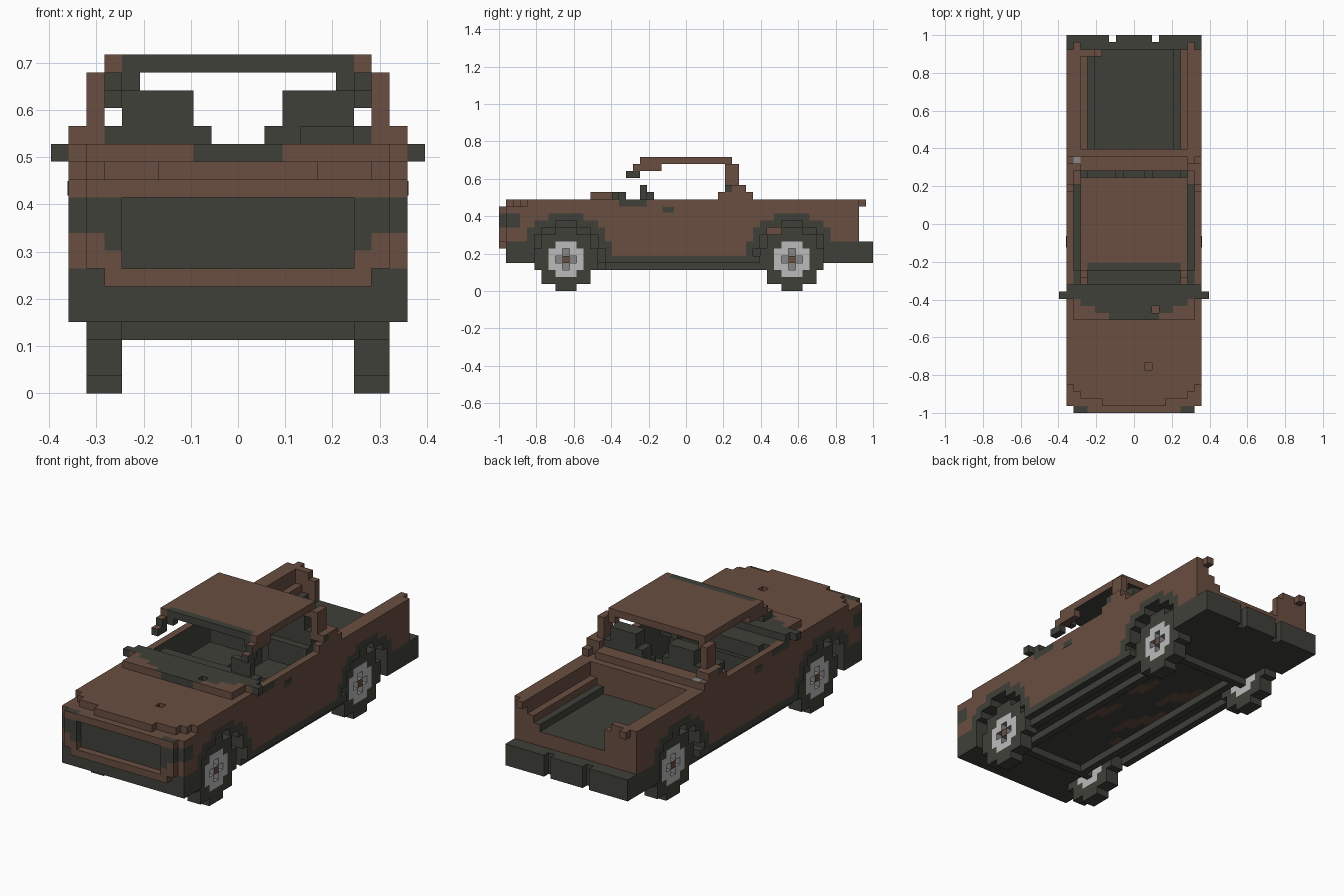
import bpy, bmesh, math
from mathutils import Vector

if "Cube" in bpy.data.objects:
    bpy.data.objects.remove(bpy.data.objects["Cube"])

V = 2 / 53          # block size; y counts blocks from the front bumper
MATS = []


def material(name, rgb):
    m = bpy.data.materials.new(name)
    m.use_nodes = True
    m.diffuse_color = (*rgb, 1)
    b = m.node_tree.nodes["Principled BSDF"]
    b.inputs["Base Color"].default_value = (*rgb, 1)
    b.inputs["Roughness"].default_value = 0.8
    MATS.append(m)
    return len(MATS) - 1


BROWN = material("rust brown", (0.142, 0.077, 0.053))
DARK = material("charcoal", (0.051, 0.051, 0.042))
LIGHT = material("light grey", (0.5, 0.5, 0.5))
MID = material("mid grey", (0.24, 0.24, 0.24))


def cells(boxes):
    out = set()
    for x0, x1, y0, y1, z0, z1 in boxes:
        out |= {(x, y, z) for x in range(round(x0 + .5), round(x1 + .5))
                for y in range(y0, y1) for z in range(z0, z1)}
    return out


def both(*boxes):
    """Each box and its mirror image across x."""
    return [b for x0, x1, *r in boxes for b in ((x0, x1, *r), (-x1, -x0, *r))]


def part(name, solids, cuts=(), paint=BROWN, remove=lambda x, y, z: False):
    """Block-built part: union of boxes minus cuts, outer skin only."""
    solid = {c for c in cells(solids) - cells(cuts) if not remove(c[0], c[1] + .5, c[2] + .5)}
    bm = bmesh.new()
    verts = {}
    for c in solid:
        mid = Vector(c) + Vector((0, .5, .5))
        for axis in range(3):
            for s in (-1, 1):
                n = Vector((0, 0, 0))
                n[axis] = s
                if tuple(c[i] + int(n[i]) for i in range(3)) in solid:
                    continue
                u, w = Vector((0, 0, 0)), Vector((0, 0, 0))
                u[(axis + 1) % 3], w[(axis + 2) % 3] = .5, .5 * s
                ctr = mid + n * .5
                ring = []
                for p in (ctr - u - w, ctr + u - w, ctr + u + w, ctr - u + w):
                    k = tuple(round(q * 2) for q in p)
                    if k not in verts:
                        verts[k] = bm.verts.new((p.x * V, p.y * V - 1, p.z * V))
                    ring.append(verts[k])
                f = bm.faces.new(ring)
                f.material_index = paint(ctr.x, ctr.y, ctr.z, n) if callable(paint) else paint
    bmesh.ops.dissolve_limit(bm, angle_limit=0.01, verts=bm.verts[:], edges=bm.edges[:],
                             delimit={'MATERIAL'})
    me = bpy.data.meshes.new(name)
    bm.to_mesh(me)
    bm.free()
    ob = bpy.data.objects.new(name, me)
    bpy.context.collection.objects.link(ob)
    for m in MATS:
        me.materials.append(m)


AXLES = (9.5, 41.5)


def arch(y, z):
    return min(math.hypot(y - a, z - 4.5) for a in AXLES)


def body_paint(x, y, z, n):
    ax = abs(x)
    if 37 < y < 42 and 8 < z < 9 and 6 < ax < 7:         # rust inside rear arch
        return BROWN
    if n.z < 0 or z < 5.01:
        return DARK
    if ax > 6.4 and arch(y, z) < 6.6 and (z < 9.9 or (ax > 9.4 and z < 11)):
        return DARK
    if y < 1.1 and n.y < 0:                              # behind the grille
        return DARK if 7 < z < 11 and not (ax > 8.5 and z < 9) or z < 7 < ax else BROWN
    if ax > 9.4 and ((y < 5 and z < 7) or (y < 3 and 9 < z < 11)
                     or (15 < y < 21 and z > 12 and y + z > 29)):
        return DARK
    if ax < 8.6 and 17 <= y <= 34 and z < 12.9:          # cabin lining
        return DARK
    if ax < 6.6 and y > 37 and z < 10.1 and (n.z > 0 or n.x):  # load floor
        return DARK
    return BROWN


# Main body with cabin, load bed, wheel arches and stepped nose
part("body", [(-9.5, 9.5, 1, 51, 5, 13)],
     cuts=[(-8.5, 8.5, 18, 34, 6, 13),
           (-7.5, 7.5, 37, 51, 11, 13), (-6.5, 6.5, 37, 51, 10, 13),
           (-5.5, 5.5, 37, 51, 9, 13),
           (-9.5, 9.5, 46, 51, 5, 7), (-9.5, 9.5, 1, 5, 5, 6),
           (1.5, 2.5, 6, 7, 12, 13)]
     + both((4.5, 9.5, 1, 2, 12, 13), (7.5, 9.5, 2, 3, 12, 13), (8.5, 9.5, 3, 4, 12, 13)),
     paint=body_paint,
     remove=lambda x, y, z: abs(x) > 6 and arch(y, z) < 5.2)


# Nose frame around the recessed grille, with dark lamps at the corners
def nose_paint(x, y, z, n):
    ax = abs(x)
    if n.z > 0 and z > 11.5:
        return DARK if ax > 6.5 else BROWN
    return DARK if 9 <= z < 11 or (8 < z < 9 and ax < 7.5) else BROWN


part("nose_frame", [(-8.5, 8.5, 0, 1, 7, 12), (-7.5, 7.5, 0, 1, 6, 7)],
     [(-6.5, 6.5, 0, 1, 7, 11)], nose_paint)
part("front_bumper", [(-9.5, 9.5, 1, 5, 4, 6)], paint=DARK)
part("rear_bumper", [(-9.5, 9.5, 46, 53, 4, 7)], both((2.5, 3.5, 52, 53, 4, 7)), DARK)

# Raised cowl with a curved dark windscreen base
part("cowl", [(-8.5, 8.5, 13, 18, 13, 14)] + both((8.5, 9.5, 16, 18, 13, 14)),
     [(2.5, 3.5, 14, 15, 13, 14)],
     lambda x, y, z, n: DARK if y >= 13 + max(0, abs(x) - 2.5) * .5 else BROWN)
part("side_mirrors", both((9.5, 10.5, 16, 17, 13, 14)), paint=DARK)

# Cabin fittings
part("dashboard", [(-8.5, 8.5, 18, 20, 10, 13), (-7.5, 7.5, 20, 21, 11, 13),
                   (-1.5, 1.5, 20, 24, 6, 9)], paint=DARK)
part("steering_wheel", [(3.5, 6.5, 20, 21, 13, 15), (4.5, 5.5, 21, 22, 11, 14)], paint=DARK)
part("seats", both((1.5, 7.5, 26, 34, 6, 10), (1.5, 7.5, 31, 34, 10, 13),
                   (1.5, 7.5, 32, 34, 13, 15), (2.5, 6.5, 32, 34, 15, 17)), paint=DARK)

# Cab rear shoulders and pillars
part("cab_shoulders", [(-8.5, 8.5, 34, 36, 13, 14)]
     + both((8.5, 9.5, 31, 36, 13, 14), (7.5, 9.5, 32, 35, 14, 15)),
     both((7.5, 8.5, 35, 36, 13, 14)),
     lambda x, y, z, n: DARK if n.x and y < 33 and z > 14 else BROWN)
part("rear_pillars", both((7.5, 8.5, 32, 34, 15, 18), (6.5, 7.5, 32, 33, 17, 18)))

# Roof with dark front edge and broken windscreen pillars
part("roof", [(-7.5, 7.5, 20, 33, 18, 19)],
     paint=lambda x, y, z, n: DARK if (y < 21 and abs(x) < 6.5) or n.z < 0 else BROWN)
part("windscreen_pillar_stubs",
     both((6.5, 7.5, 18, 20, 16, 17), (6.5, 7.5, 19, 23, 17, 18), (5.5, 6.5, 20, 21, 17, 18)),
     paint=lambda x, y, z, n: DARK if z < 17 or n.y < 0 or abs(x) < 6.6 else BROWN)

# Broken tailgate corner and bed rail tips
part("tailgate_remnant", [(-7.5, -5.5, 50, 51, 11, 13), (-5.5, -4.5, 50, 51, 9, 12),
                          (-6.5, -5.5, 50, 51, 10, 11)])
part("bed_rail_tips", both((7.5, 8.5, 51, 52, 12, 13)))
part("fuel_cap", [(-8.5, -7.5, 35, 36, 13, 14)],
     paint=lambda x, y, z, n: MID if n.z > 0 else BROWN)


# Underbody with rust patches, sills, chassis rails and axles
def under_paint(x, y, z, n):
    rust = 17 < y < 36 and 1 < abs(x) < 4.5 and math.sin(y * .75 + x * 1.3) > .2
    return BROWN if rust and n.z < 0 else DARK


part("underbody", [(-6.5, 6.5, 5, 46, 4, 5), (-9.5, 9.5, 15, 37, 4, 5)], paint=under_paint)
part("sills_and_rails", both((7.5, 8.5, 15, 38, 3, 4), (4.5, 5.5, 10, 41, 3, 4)), paint=DARK)
for end, a in (("front", 9), ("rear", 41)):
    part(f"{end}_axle", [(-6.5, 6.5, a, a + 1, 3, 4)], paint=DARK)

# Door handles as thin plates
for side, s in (("left", 1), ("right", -1)):
    bpy.ops.mesh.primitive_cube_add(size=1, location=(s * 9.5 * V, 24 * V - 1, 11.5 * V))
    ob = bpy.context.object
    ob.name = f"{side}_door_handle"
    ob.scale = (.004, 1.6 * V, .8 * V)
    ob.data.materials.append(MATS[DARK])

# Wheels: stepped discs with grey hubs, recessed around a centre nut
ROWS = (1.5, 3.5, 3.5, 4.5, 4.5, 4.5, 3.5, 3.5, 1.5)
for end, a in zip(("front", "rear"), AXLES):
    def wheel_paint(x, y, z, n, a=a):
        r = math.hypot(y - a, z - 4.5)
        if r > 2.5:
            return DARK
        if not n.x:
            return MID if r < 2 else DARK
        return BROWN if r < .5 else MID if r < 1.2 else LIGHT
    c = int(a)
    for side, s in (("left", 1), ("right", -1)):
        x0, x1 = sorted((6.5 * s, 8.5 * s))
        o0, o1 = sorted((7.5 * s, 8.5 * s))
        part(f"{end}_{side}_wheel",
             [(x0, x1, int(a - h), int(a + h), z, z + 1) for z, h in enumerate(ROWS)],
             [(o0, o1, c, c + 1, 3, 4), (o0, o1, c, c + 1, 5, 6),
              (o0, o1, c - 1, c, 4, 5), (o0, o1, c + 1, c + 2, 4, 5)],
             wheel_paint)
